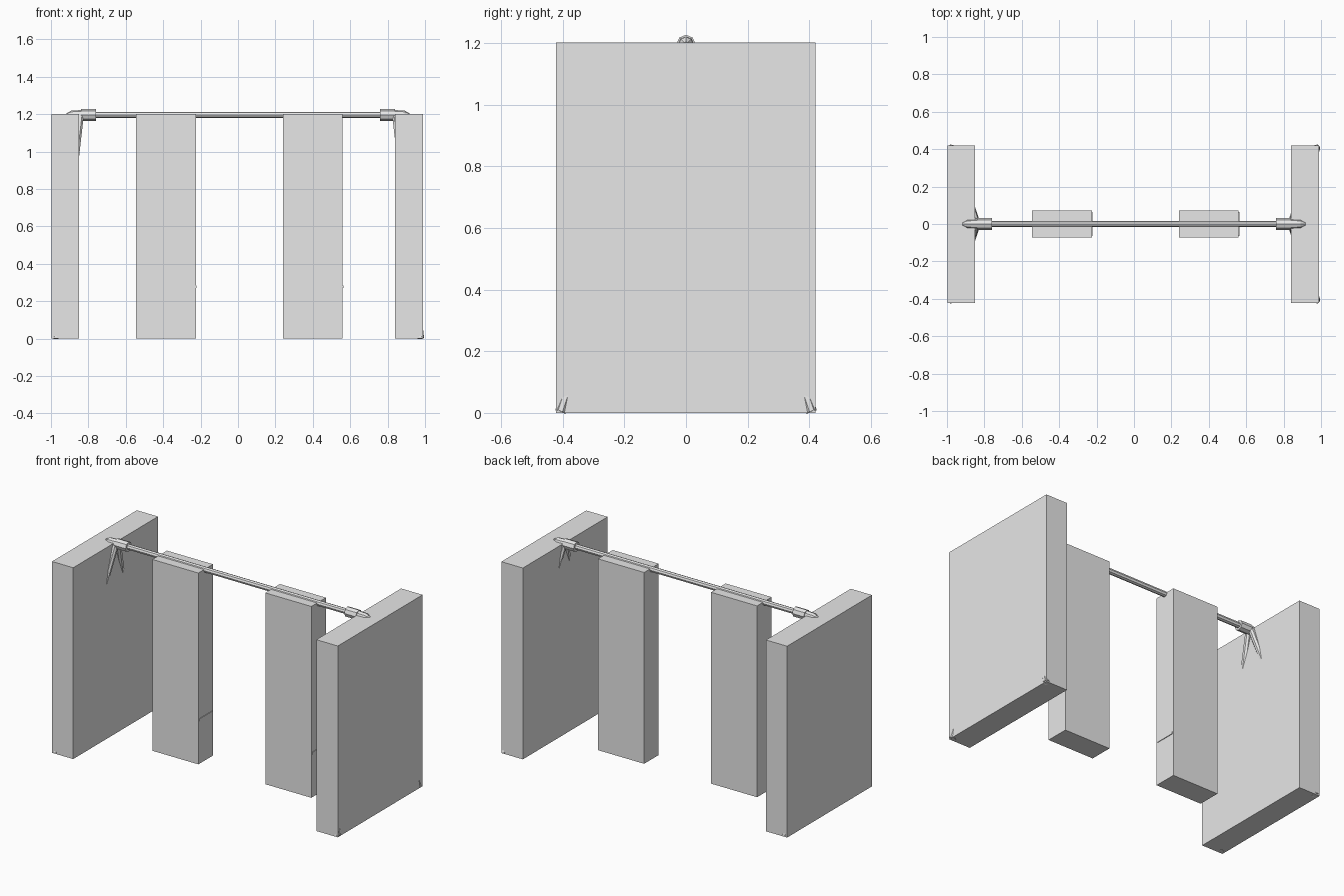
import bpy
from mathutils import Vector

cube = bpy.data.objects.get("Cube")
if cube:
    bpy.data.objects.remove(cube, do_unlink=True)

grey = bpy.data.materials.new("light_grey")
grey.use_nodes = True
grey.diffuse_color = (0.8, 0.8, 0.8, 1)
grey.node_tree.nodes["Principled BSDF"].inputs["Base Color"].default_value = (0.8, 0.8, 0.8, 1)


def finish(name):
    obj = bpy.context.object
    obj.name = name
    obj.data.materials.append(grey)
    return obj


def block(name, low, high):
    low, high = Vector(low), Vector(high)
    bpy.ops.mesh.primitive_cube_add(size=1, location=(low + high) / 2)
    obj = finish(name)
    obj.scale = high - low
    return obj


def tube(name, start, end, r1, r2=None, sides=8):
    start, end = Vector(start), Vector(end)
    axis = end - start
    bpy.ops.mesh.primitive_cone_add(vertices=sides, radius1=r1, radius2=r1 if r2 is None else r2,
                                    depth=axis.length, location=(start + end) / 2,
                                    rotation=axis.to_track_quat('Z', 'Y').to_euler())
    obj = finish(name)
    bpy.ops.object.shade_smooth_by_angle(angle=0.6)
    return obj


BAR_Z = 1.196

# End slabs
block("right_end_slab", (-0.997, -0.422, 0), (-0.85, 0.42, 1.202))
block("left_end_slab", (0.84, -0.422, 0), (0.989, 0.42, 1.202))

# Hanging panels and the thin seats whose edges show on one side
for side, x in (("right", -0.545), ("left", 0.24)):
    block(side + "_panel", (x, -0.072, 0), (x + 0.32, 0.073, 1.202))
    block(side + "_seat", (x + 0.01, -0.065, 0.27), (x + 0.324, 0.065, 0.284))

# Top bar
tube("top_bar", (-0.84, 0, BAR_Z), (0.84, 0, BAR_Z), 0.017)

for side, s in (("right", -1), ("left", 1)):
    # Sleeve and rounded end of the bar
    tube(side + "_sleeve", (s * 0.76, 0, BAR_Z), (s * 0.84, 0, BAR_Z), 0.031)
    tube(side + "_bar_end", (s * 0.83, 0, BAR_Z), (s * 0.89, 0, BAR_Z), 0.026, 0.024)
    tube(side + "_bar_tip", (s * 0.89, 0, BAR_Z), (s * 0.918, 0, BAR_Z), 0.024, 0.008)
    # Splayed legs
    for place, t in (("front", -1), ("back", 1)):
        tube(side + "_" + place + "_leg", (s * 0.843, t * 0.012, 1.19),
             (s * 0.977, t * 0.407, 0.004), 0.019)
